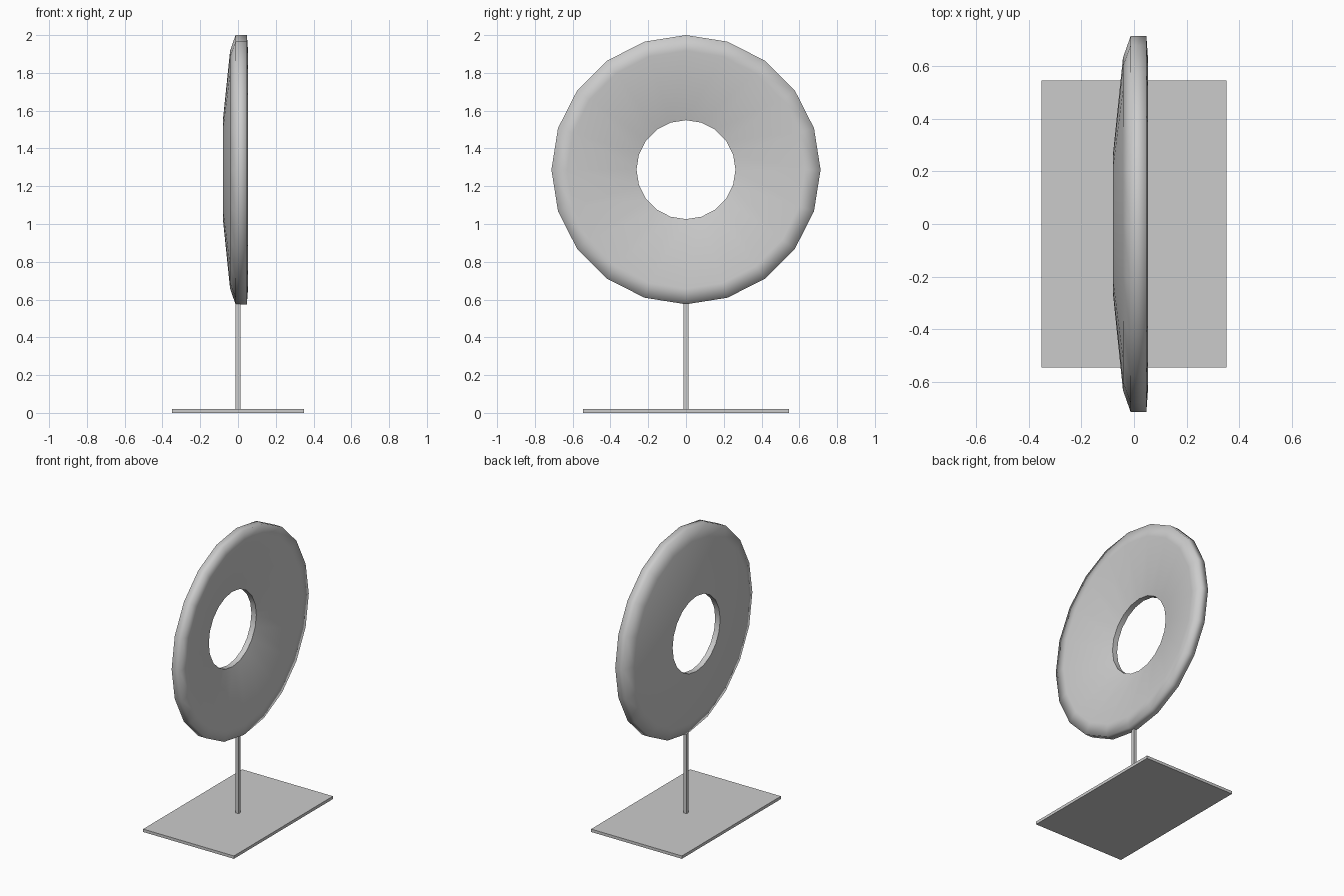
import bpy, bmesh
from math import cos, sin, pi

if "Cube" in bpy.data.objects:
    bpy.data.objects.remove(bpy.data.objects["Cube"])

SIDES = 20
CENTRE_Z = 1.2875


def box(name, size, centre):
    bm = bmesh.new()
    bmesh.ops.create_cube(bm, size=1)
    bmesh.ops.scale(bm, vec=size, verts=bm.verts)
    bmesh.ops.translate(bm, vec=centre, verts=bm.verts)
    mesh = bpy.data.meshes.new(name)
    bm.to_mesh(mesh)
    bm.free()
    obj = bpy.data.objects.new(name, mesh)
    bpy.context.collection.objects.link(obj)
    return obj


# flat base plate and square post
box("base_plate", (0.70, 1.09, 0.02), (0, 0, 0.01))
box("post", (0.024, 0.024, 0.565), (0, 0, 0.2975))

# dished ring: closed profile of (x, radius) revolved around the x axis
profile = [(-0.08, 0.262), (-0.042, 0.63), (-0.013, 0.7125),
           (0.047, 0.7125), (0.053, 0.63), (-0.042, 0.262)]
bm = bmesh.new()
rings = []
for i in range(SIDES):
    a = 2 * pi * i / SIDES
    rings.append([bm.verts.new((x, r * cos(a), CENTRE_Z + r * sin(a))) for x, r in profile])
n = len(profile)
for i in range(SIDES):
    p, q = rings[i], rings[(i + 1) % SIDES]
    for j in range(n):
        k = (j + 1) % n
        bm.faces.new((p[j], p[k], q[k], q[j])).smooth = True
bmesh.ops.recalc_face_normals(bm, faces=bm.faces)

# keep the rim soft but both edges of the hole crisp
hole = {v for ring in rings for v in (ring[0], ring[-1])}
for e in bm.edges:
    a, b = e.verts
    if a in hole and b in hole and abs(a.co.x - b.co.x) < 1e-5:
        e.smooth = False
mesh = bpy.data.meshes.new("dished_ring")
bm.to_mesh(mesh)
bm.free()
bpy.context.collection.objects.link(bpy.data.objects.new("dished_ring", mesh))
